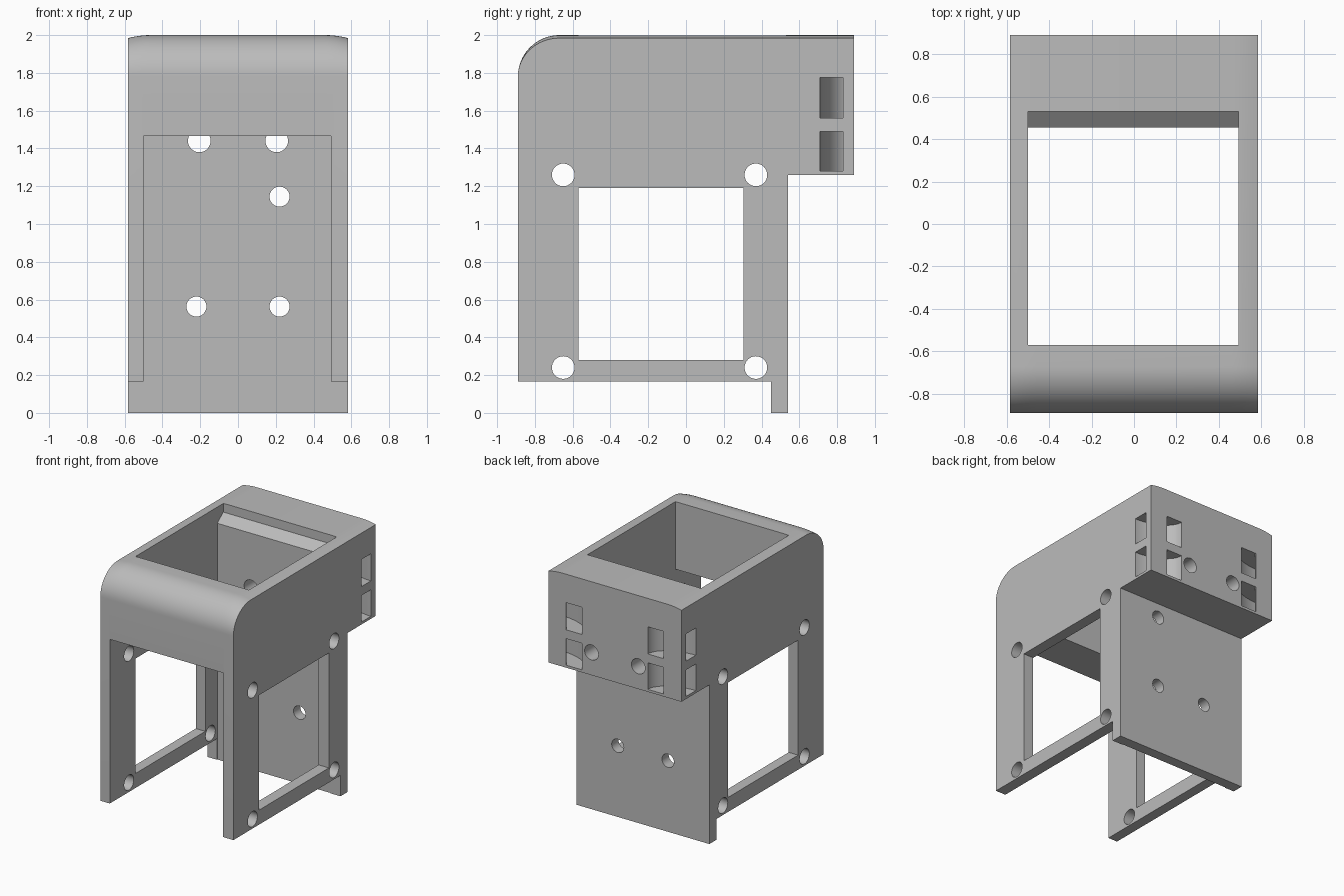
import bpy, bmesh, math
from mathutils import Vector

if "Cube" in bpy.data.objects:
    bpy.data.objects.remove(bpy.data.objects["Cube"])

HALF_W, HALF_D, HEIGHT = 0.583, 0.89, 2.0
ROUND_Z, ROUND_R = 1.78, 0.22

grey = bpy.data.materials.new("plain grey")
grey.use_nodes = True
colour = (0.5, 0.5, 0.5, 1)
grey.diffuse_color = colour
grey.node_tree.nodes["Principled BSDF"].inputs["Base Color"].default_value = colour


def prism(name, outline, axis, stations):
    """Sweep a closed 2D outline along an axis through the given stations."""
    place = {"x": lambda a, b, s: (s, a, b),
             "y": lambda a, b, s: (a, s, b),
             "z": lambda a, b, s: (a, b, s)}[axis]
    bm = bmesh.new()
    rings = [[bm.verts.new(place(a, b, s)) for a, b in outline] for s in stations]
    n = len(outline)
    for r0, r1 in zip(rings, rings[1:]):
        for i in range(n):
            j = (i + 1) % n
            bm.faces.new((r0[i], r0[j], r1[j], r1[i]))
    bm.faces.new(rings[0])
    bm.faces.new(rings[-1])
    bmesh.ops.recalc_face_normals(bm, faces=bm.faces)
    mesh = bpy.data.meshes.new(name)
    bm.to_mesh(mesh)
    bm.free()
    mesh.materials.append(grey)
    obj = bpy.data.objects.new(name, mesh)
    bpy.context.scene.collection.objects.link(obj)
    return obj


def arc(cx, cy, rx, ry, start, end, steps):
    angles = [math.radians(start + (end - start) * i / steps) for i in range(steps + 1)]
    return [(cx + rx * math.cos(a), cy + ry * math.sin(a)) for a in angles]


def circle(cx, cy, r):
    return arc(cx, cy, r, r, 0, 360, 32)[:-1]


def box(a0, a1, b0, b1):
    return [(a0, b0), (a1, b0), (a1, b1), (a0, b1)]


# Housing: side profile with a rounded upper front, swept across the width
profile = [(-HALF_D, 0.165), (0.45, 0.165), (0.45, 0), (0.54, 0), (0.54, 1.26),
           (HALF_D, 1.26), (HALF_D, HEIGHT)]
profile += arc(-HALF_D + ROUND_R, ROUND_Z, ROUND_R, ROUND_R, 90, 180, 16)
crown = [0.46 + (HALF_W - 0.46) * i / 5 for i in range(6)]
housing = prism("housing", profile, "x", [-x for x in reversed(crown)] + crown)

# Gentle crown: lower the top slightly toward both sides
for v in housing.data.vertices:
    if v.co.z > ROUND_Z:
        t = max(0, abs(v.co.x) - 0.46) / (HALF_W - 0.46)
        v.co.z = ROUND_Z + (v.co.z - ROUND_Z) * (1 - 0.016 * t * t / ROUND_R)

# Main cavity with open front, open top and a sloped ledge at the back
cavity = [(-1, -0.1), (0.455, -0.1), (0.455, 1.87), (0.53, 1.93), (0.53, 2.1),
          (-0.57, 2.1), (-0.57, 1.465), (-1, 1.465)]
cutters = [prism("cavity_cutter", cavity, "x", (-0.5, 0.493))]

# Side windows and the screw holes around them
cutters.append(prism("window_cutter", box(-0.57, 0.305, 0.28, 1.19), "x", (-1, 1)))
for y in (-0.65, 0.37):
    for z in (0.24, 1.26):
        cutters.append(prism("side_hole_cutter", circle(y, z, 0.06), "x", (-1, 1)))

# Holes through the back plate and the upper back block
back_holes = [(0.22, 1.145, 0.053), (0.22, 0.563, 0.053), (-0.22, 0.563, 0.053),
              (0.205, 1.44, 0.06), (-0.205, 1.44, 0.06)]
for x, z, r in back_holes:
    cutters.append(prism("back_hole_cutter", circle(x, z, r), "y", (0.3, 1)))

# Curved tie slots that wrap around the rear corners
for side in (-1, 1):
    outer = arc(HALF_W, HALF_D, 0.295, 0.18, 170, 280, 20)
    inner = arc(HALF_W, HALF_D, 0.155, 0.06, 280, 170, 20)
    ring = [(side * x, y) for x, y in outer + inner]
    for z0, z1 in ((1.28, 1.49), (1.56, 1.775)):
        cutters.append(prism("tie_slot_cutter", ring, "z", (z0, z1)))

# Apply every cut, then discard the cutters
for cutter in cutters:
    cutter.hide_render = True
    mod = housing.modifiers.new("cut", "BOOLEAN")
    mod.operation = "DIFFERENCE"
    mod.solver = "EXACT"
    mod.object = cutter
graph = bpy.context.evaluated_depsgraph_get()
result = bpy.data.meshes.new_from_object(housing.evaluated_get(graph))
housing.modifiers.clear()
housing.data = result
for cutter in cutters:
    bpy.data.objects.remove(cutter)

# Smooth the curved walls and keep the corners crisp
bpy.ops.object.select_all(action="DESELECT")
housing.select_set(True)
bpy.context.view_layer.objects.active = housing
bpy.ops.object.shade_smooth_by_angle(angle=math.radians(30))
